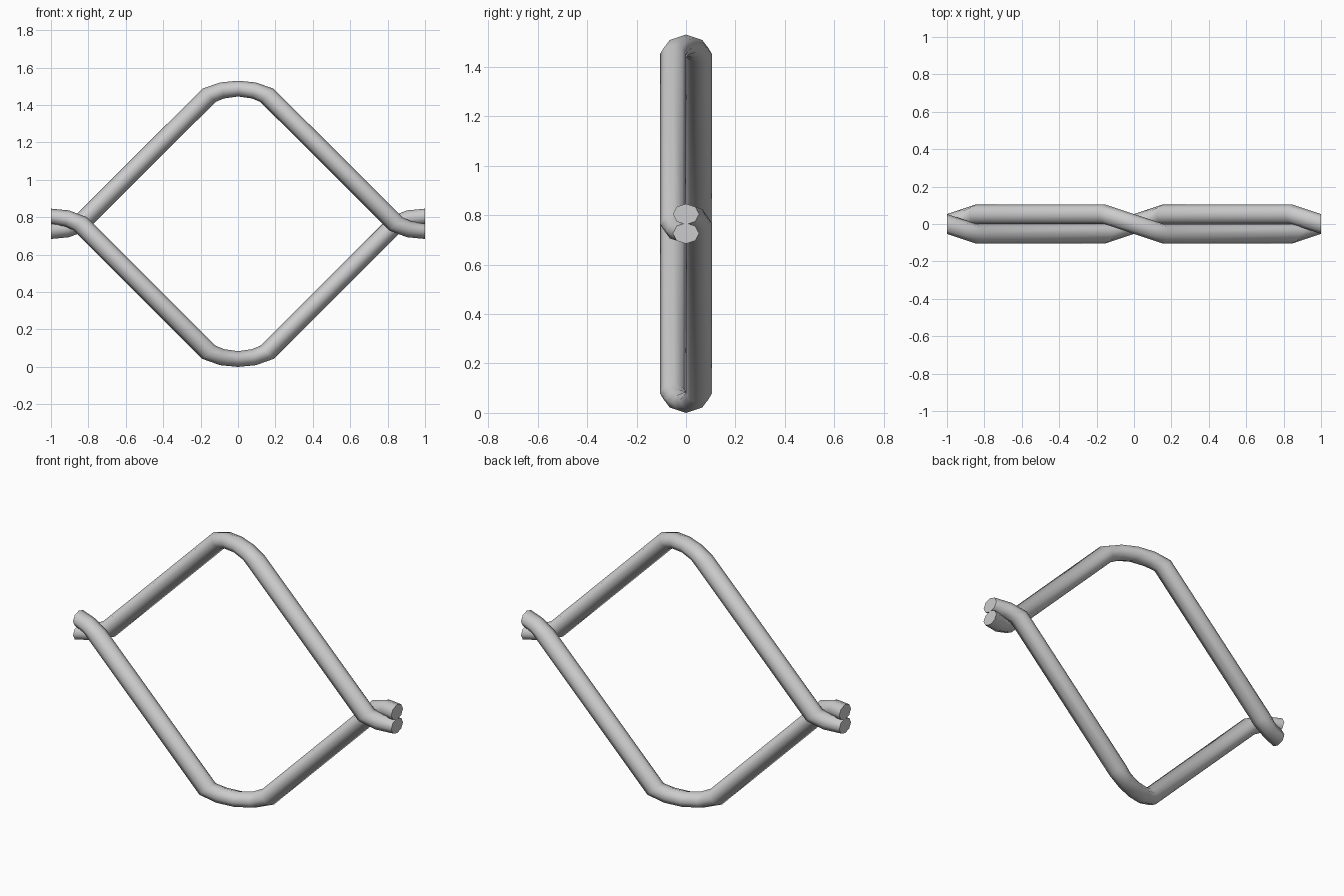
import bpy, bmesh
from math import sin, cos, radians, pi

if "Cube" in bpy.data.objects:
    bpy.data.objects.remove(bpy.data.objects["Cube"])

SIDES = 8
HEIGHT = 1.53
RY = 0.053

# Right half of the upper wire: x, y, z, tilt of the ring, in-plane radius
half = [
    (0.0, 0.0, 1.488, 0, 0.042),
    (0.085, -0.028, 1.478, 14, 0.044),
    (0.155, -0.052, 1.452, 45, 0.05),
    (0.845, -0.052, 0.764, 45, 0.05),
    (0.915, -0.028, 0.736, 14, 0.044),
    (1.0, 0.0, 0.726, 0, 0.042),
]
# The left half is the right half turned 180 degrees about z
path = [(-x, -y, z, -a, r) for x, y, z, a, r in reversed(half[1:])] + half


def make_wire(name, flip):
    bm = bmesh.new()
    rings = []
    for x, y, z, tilt, r in path:
        t = radians(tilt)
        ring = []
        for i in range(SIDES):
            a = 2 * pi * i / SIDES
            d = r * cos(a)
            p = [x + d * sin(t), y + RY * sin(a), z + d * cos(t)]
            if flip:  # lower wire: turned 180 degrees about x
                p = [p[0], -p[1], HEIGHT - p[2]]
            ring.append(bm.verts.new(p))
        rings.append(ring)
    for a, b in zip(rings, rings[1:]):
        for i in range(SIDES):
            j = (i + 1) % SIDES
            bm.faces.new((a[i], a[j], b[j], b[i]))
    # End caps
    bm.faces.new(rings[0])
    bm.faces.new(rings[-1])
    bmesh.ops.recalc_face_normals(bm, faces=bm.faces)
    me = bpy.data.meshes.new(name)
    bm.to_mesh(me)
    bm.free()
    ob = bpy.data.objects.new(name, me)
    bpy.context.collection.objects.link(ob)
    bpy.ops.object.select_all(action='DESELECT')
    ob.select_set(True)
    bpy.context.view_layer.objects.active = ob
    bpy.ops.object.shade_smooth_by_angle(angle=radians(60))


make_wire("upper_fence_wire", False)
make_wire("lower_fence_wire", True)
